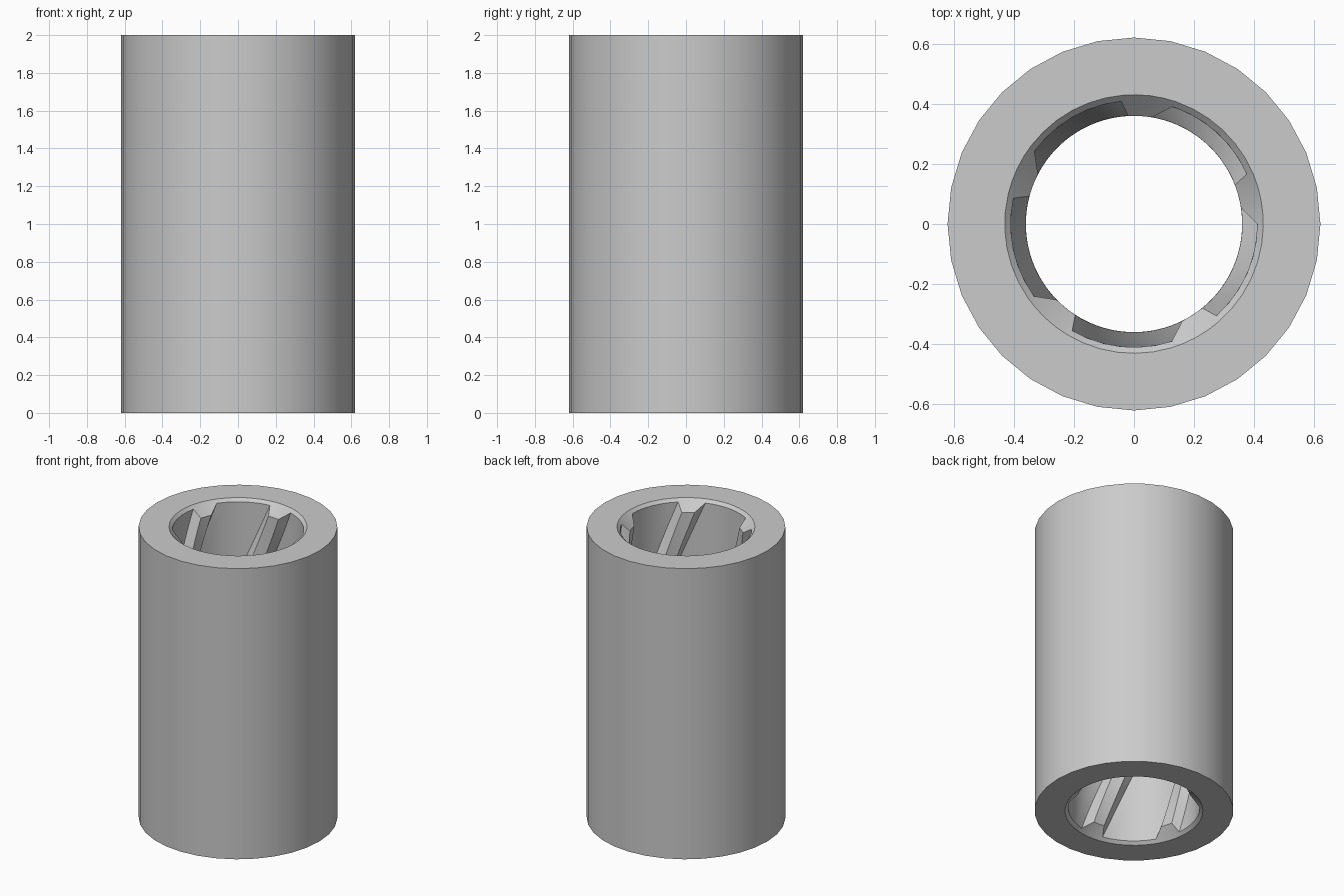
import bpy, bmesh, math

if "Cube" in bpy.data.objects:
    bpy.data.objects.remove(bpy.data.objects["Cube"], do_unlink=True)

HEIGHT, OUTER, RIM, GROOVE, LAND = 2.0, 0.62, 0.43, 0.41, 0.36
LANDS, TOP_ANGLE, TWIST = 5, 10.7, 117.0   # degrees
ROOT, CREST = 12.0, 6.3                    # half widths of a ridge, degrees
GROOVE_STEPS, ROWS = 6, 40

steel = bpy.data.materials.new("grey_steel")
steel.use_nodes = True
colour = (0.6, 0.6, 0.6, 1.0)
steel.diffuse_color = colour
steel.node_tree.nodes["Principled BSDF"].inputs["Base Color"].default_value = colour

# Bore cross-section: trapezoid ridges between wide grooves
profile = []
pitch = 360 / LANDS
for i in range(LANDS):
    mid = i * pitch
    profile += [(mid - CREST, LAND), (mid, LAND), (mid + CREST, LAND)]
    span = pitch - 2 * ROOT
    profile += [(mid + ROOT + span * k / GROOVE_STEPS, GROOVE)
                for k in range(GROOVE_STEPS + 1)]
count = len(profile)

bm = bmesh.new()


def ring(points, z):
    return [bm.verts.new((r * math.cos(math.radians(a)),
                          r * math.sin(math.radians(a)), z)) for a, r in points]


def bore_row(z):
    """Twisted cross-section, opened out by the 45 degree end chamfers."""
    chamfer = RIM - min(z, HEIGHT - z)
    turn = TOP_ANGLE + TWIST * (1 - z / HEIGHT)
    return ring([(a + turn, max(r, chamfer)) for a, r in profile], z)


def join(lower, upper, split=None):
    n = len(lower)
    for i in range(n):
        j = (i + 1) % n
        a, b, c, d = lower[i], lower[j], upper[j], upper[i]
        rising = profile[i][1] < profile[j][1] if split else False
        falling = profile[i][1] > profile[j][1] if split else False
        if rising or falling:
            # Cut ridge flanks along the line where they meet the chamfer
            if rising == (split == "top"):
                bm.faces.new((a, b, c))
                bm.faces.new((a, c, d))
            else:
                bm.faces.new((a, b, d))
                bm.faces.new((b, c, d))
        else:
            bm.faces.new((a, b, c, d))


# Rifled bore
shallow, deep = RIM - GROOVE, RIM - LAND
heights = [0, shallow]
heights += [deep + (HEIGHT - 2 * deep) * k / ROWS for k in range(ROWS + 1)]
heights += [HEIGHT - shallow, HEIGHT]
rows = [bore_row(z) for z in heights]
for k in range(len(rows) - 1):
    split = {1: "bottom", len(rows) - 3: "top"}.get(k)
    join(rows[k], rows[k + 1], split)

# Outer wall
circle = [(i * 360 / 32, OUTER) for i in range(32)]
walls = [ring(circle, 0), ring(circle, HEIGHT)]
join(walls[0], walls[1])

# Flat ring-shaped ends
for inner, outer, up in ((rows[0], walls[0], -1), (rows[-1], walls[1], 1)):
    edges = [bm.edges.get((loop[i - 1], loop[i]))
             for loop in (inner, outer) for i in range(len(loop))]
    bmesh.ops.triangle_fill(bm, use_beauty=True, edges=edges, normal=(0, 0, up))

bmesh.ops.recalc_face_normals(bm, faces=bm.faces)
mesh = bpy.data.meshes.new("rifled_tube")
bm.to_mesh(mesh)
bm.free()
mesh.materials.append(steel)
tube = bpy.data.objects.new("rifled_tube", mesh)
bpy.context.collection.objects.link(tube)

bpy.ops.object.select_all(action='DESELECT')
tube.select_set(True)
bpy.context.view_layer.objects.active = tube
bpy.ops.object.shade_smooth_by_angle(angle=math.radians(30))
